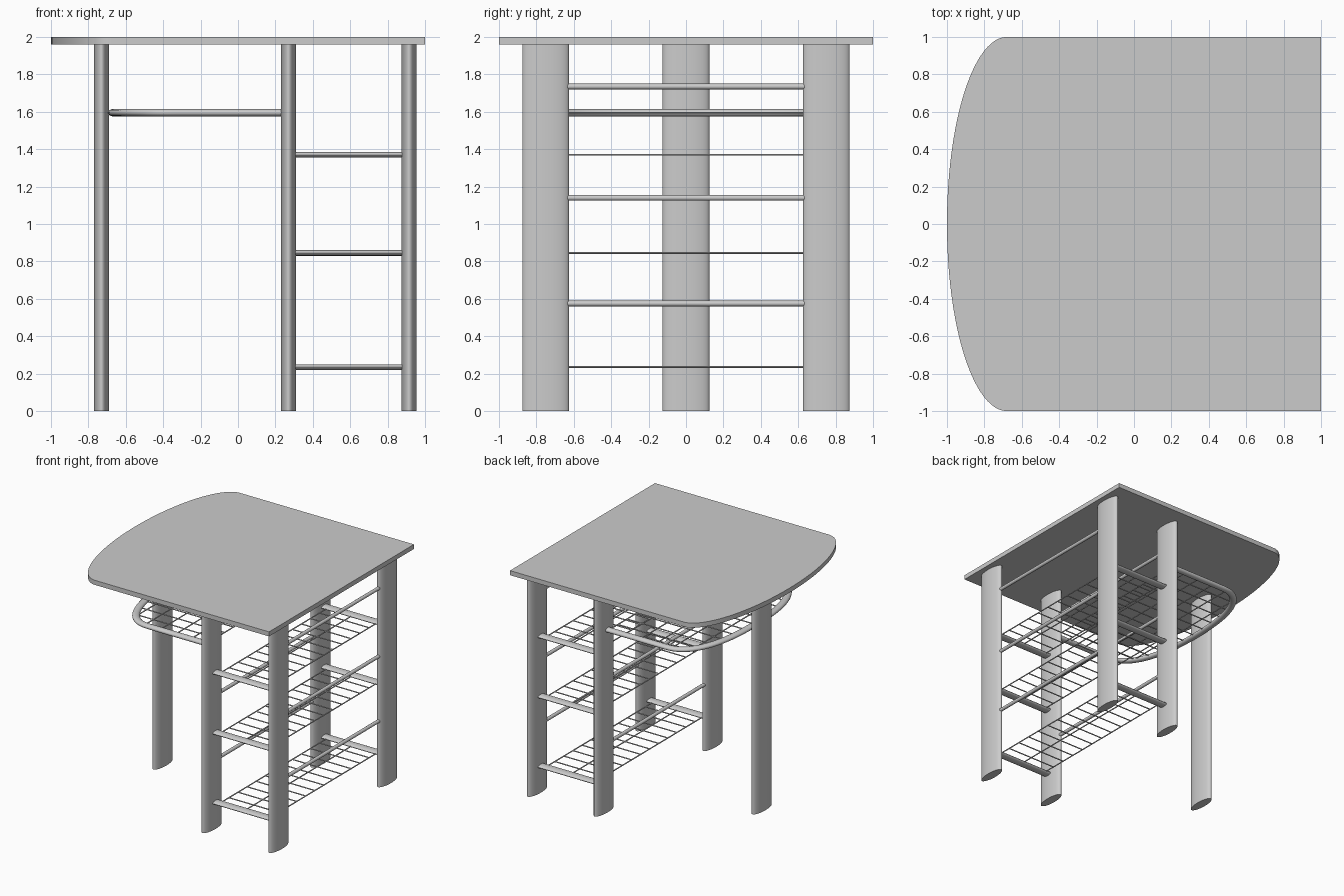
import bpy, bmesh, math
from mathutils import Vector

if "Cube" in bpy.data.objects:
    bpy.data.objects.remove(bpy.data.objects["Cube"])


def finish(bm, name, smooth=True):
    bmesh.ops.recalc_face_normals(bm, faces=bm.faces)
    me = bpy.data.meshes.new(name)
    bm.to_mesh(me)
    bm.free()
    ob = bpy.data.objects.new(name, me)
    bpy.context.collection.objects.link(ob)
    if smooth:
        bpy.ops.object.select_all(action='DESELECT')
        ob.select_set(True)
        bpy.context.view_layer.objects.active = ob
        bpy.ops.object.shade_smooth_by_angle(angle=math.radians(35))
    return ob


def prism(name, outline, z0, z1):
    bm = bmesh.new()
    face = bm.faces.new([bm.verts.new((x, y, z0)) for x, y in outline])
    new = bmesh.ops.extrude_face_region(bm, geom=[face], use_keep_orig=True)
    verts = [v for v in new['geom'] if isinstance(v, bmesh.types.BMVert)]
    bmesh.ops.translate(bm, verts=verts, vec=(0, 0, z1 - z0))
    return finish(bm, name)


def sweep(bm, path, wide, high, sides):
    """Elliptical tube along a horizontal path; wide and high are half sizes."""
    pts = [Vector(p) for p in path]
    rings = []
    for i, p in enumerate(pts):
        t = (pts[min(i + 1, len(pts) - 1)] - pts[max(i - 1, 0)]).normalized()
        n = Vector((-t.y, t.x, 0))
        ring = []
        for k in range(sides):
            a = 2 * math.pi * k / sides
            ring.append(bm.verts.new(p + n * wide * math.cos(a) + Vector((0, 0, high * math.sin(a)))))
        rings.append(ring)
    for r, s in zip(rings, rings[1:]):
        for k in range(sides):
            j = (k + 1) % sides
            bm.faces.new((r[k], r[j], s[j], s[k]))
    bm.faces.new(rings[0])
    bm.faces.new(rings[-1])


def tube(name, path, wide, high, sides=16):
    bm = bmesh.new()
    sweep(bm, path, wide, high, sides)
    return finish(bm, name)


# Table top with one bowed end
arc = [(-0.68 - 0.32 * math.sin(math.pi * i / 48), math.cos(math.pi * i / 48)) for i in range(49)]
prism("table_top", [(1, -1), (1, 1)] + arc, 1.96, 2.0)

# Five oval legs
for name, x, y in (("end_leg", -0.73, 0), ("middle_leg_front", 0.27, -0.75), ("middle_leg_back", 0.27, 0.75),
                   ("side_leg_front", 0.915, -0.75), ("side_leg_back", 0.915, 0.75)):
    angles = [2 * math.pi * i / 40 for i in range(40)]
    prism(name, [(x + 0.04 * math.cos(a), y + 0.125 * math.sin(a)) for a in angles], 0, 1.965)

# Cross rods between the front and back legs
for x in (0.27, 0.915):
    for z in (0.575, 1.14, 1.735):
        tube("cross_rod", [(x, -0.65, z), (x, 0.65, z)], 0.015, 0.015)

# Three wire shelves carried by flattened bars
WIRE = 0.005
for z in (0.235, 0.845, 1.37):
    for y in (-0.75, 0.75):
        tube("shelf_bar", [(0.29, y, z), (0.9, y, z)], 0.04, 0.015)
    bm = bmesh.new()
    for x in (0.35, 0.59, 0.83):
        sweep(bm, [(x, -0.74, z), (x, 0.74, z)], WIRE, WIRE, 8)
    for i in range(-5, 6):
        sweep(bm, [(0.35, i * 0.125, z), (0.83, i * 0.125, z)], WIRE, WIRE, 8)
    finish(bm, "shelf_wires")

# Rounded rail of the upper rack
RZ, CX, RX, RY, POW = 1.595, -0.33, 0.335, 0.75, 2.4
rail = [(0.25, RY, RZ)]
for i in range(49):
    a = math.pi * i / 48
    s, c = math.sin(a), math.cos(a)
    rail.append((CX - RX * max(s, 0) ** (2 / POW), math.copysign(RY * abs(c) ** (2 / POW), c), RZ))
rail.append((0.25, -RY, RZ))
tube("rack_rail", rail, 0.03, 0.02)

# Wire grid inside the rack rail
bm = bmesh.new()
for i in range(6):
    x = 0.22 - i * 0.15
    d = max(CX - x, 0) / RX
    y = RY * (1 - d ** POW) ** (1 / POW)
    sweep(bm, [(x, -y, RZ), (x, y, RZ)], WIRE, WIRE, 8)
for i in range(-5, 6):
    y = i * 0.125
    x = CX - RX * (1 - (abs(y) / RY) ** POW) ** (1 / POW)
    sweep(bm, [(x, y, RZ), (0.22, y, RZ)], WIRE, WIRE, 8)
finish(bm, "rack_wires")
